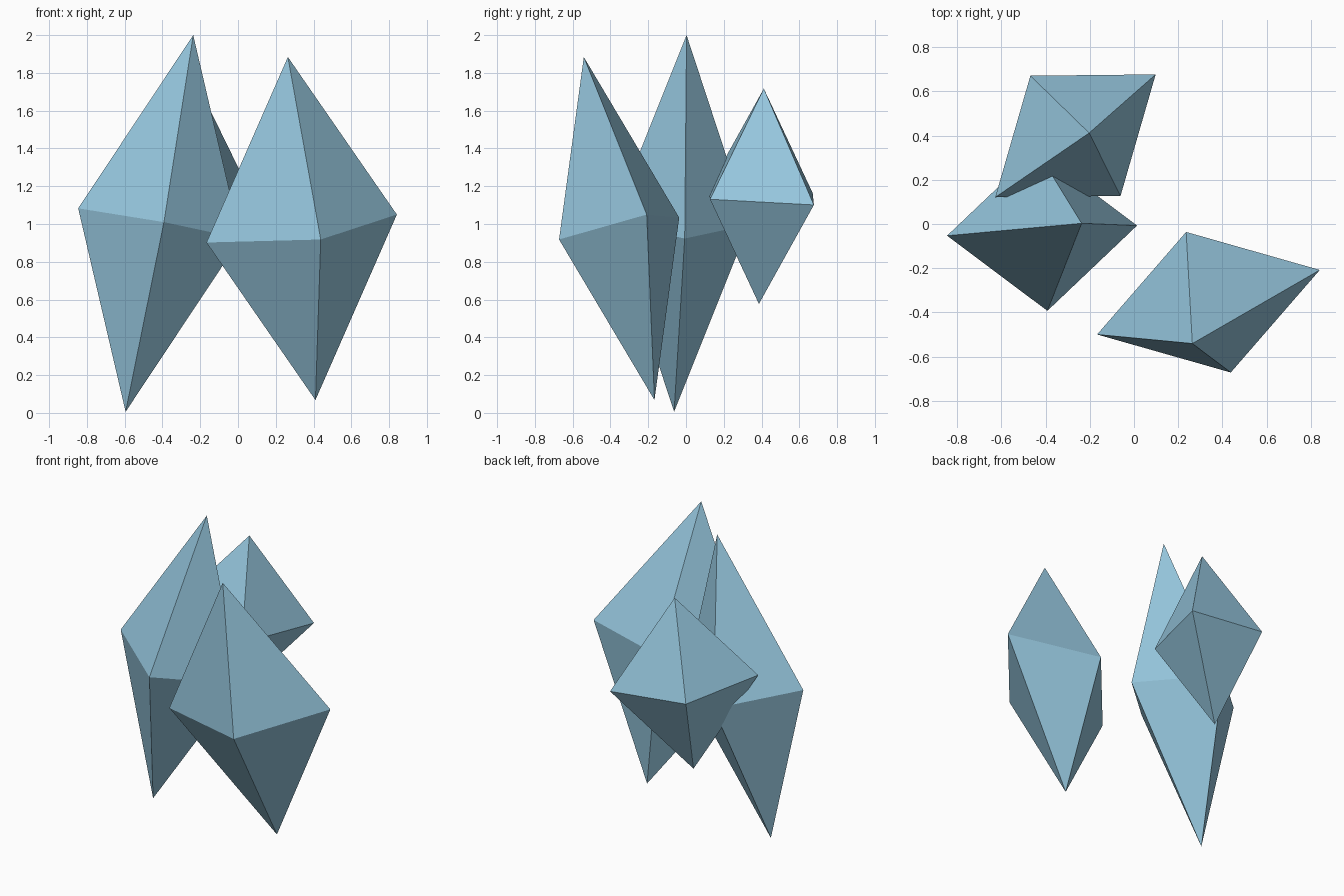
import bpy
import bmesh
from mathutils import Vector

cube = bpy.data.objects.get("Cube")
if cube:
    bpy.data.objects.remove(cube, do_unlink=True)

# Pale blue crystal colour
blue = bpy.data.materials.new("pale_blue")
colour = (0.305, 0.571, 0.730, 1.0)
blue.use_nodes = True
blue.diffuse_color = colour
blue.node_tree.nodes["Principled BSDF"].inputs["Base Color"].default_value = colour


def crystal(name, centre, tip, side_a, side_b):
    """Leaning eight-sided crystal: each given corner has an opposite one."""
    centre = Vector(centre)
    bm = bmesh.new()
    for corner in (tip, side_a, side_b):
        half_axis = Vector(corner) - centre
        bm.verts.new(centre + half_axis)
        bm.verts.new(centre - half_axis)
    bmesh.ops.convex_hull(bm, input=bm.verts[:])
    bmesh.ops.recalc_face_normals(bm, faces=bm.faces[:])
    mesh = bpy.data.meshes.new(name)
    bm.to_mesh(mesh)
    bm.free()
    mesh.materials.append(blue)
    obj = bpy.data.objects.new(name, mesh)
    bpy.context.collection.objects.link(obj)
    return obj


# Tall crystal on the right, broad one in front, small raised one behind
crystal("tall_crystal", (-0.416, -0.03, 1.003),
        (-0.237, 0.003, 2.0), (-0.846, -0.053, 1.083), (-0.392, -0.393, 1.01))
crystal("front_crystal", (0.337, -0.354, 0.976),
        (0.264, -0.541, 1.884), (0.841, -0.208, 1.05), (0.438, -0.672, 0.918))
crystal("back_crystal", (-0.265, 0.399, 1.147),
        (-0.203, 0.412, 1.717), (0.098, 0.677, 1.101), (-0.061, 0.127, 1.131))
